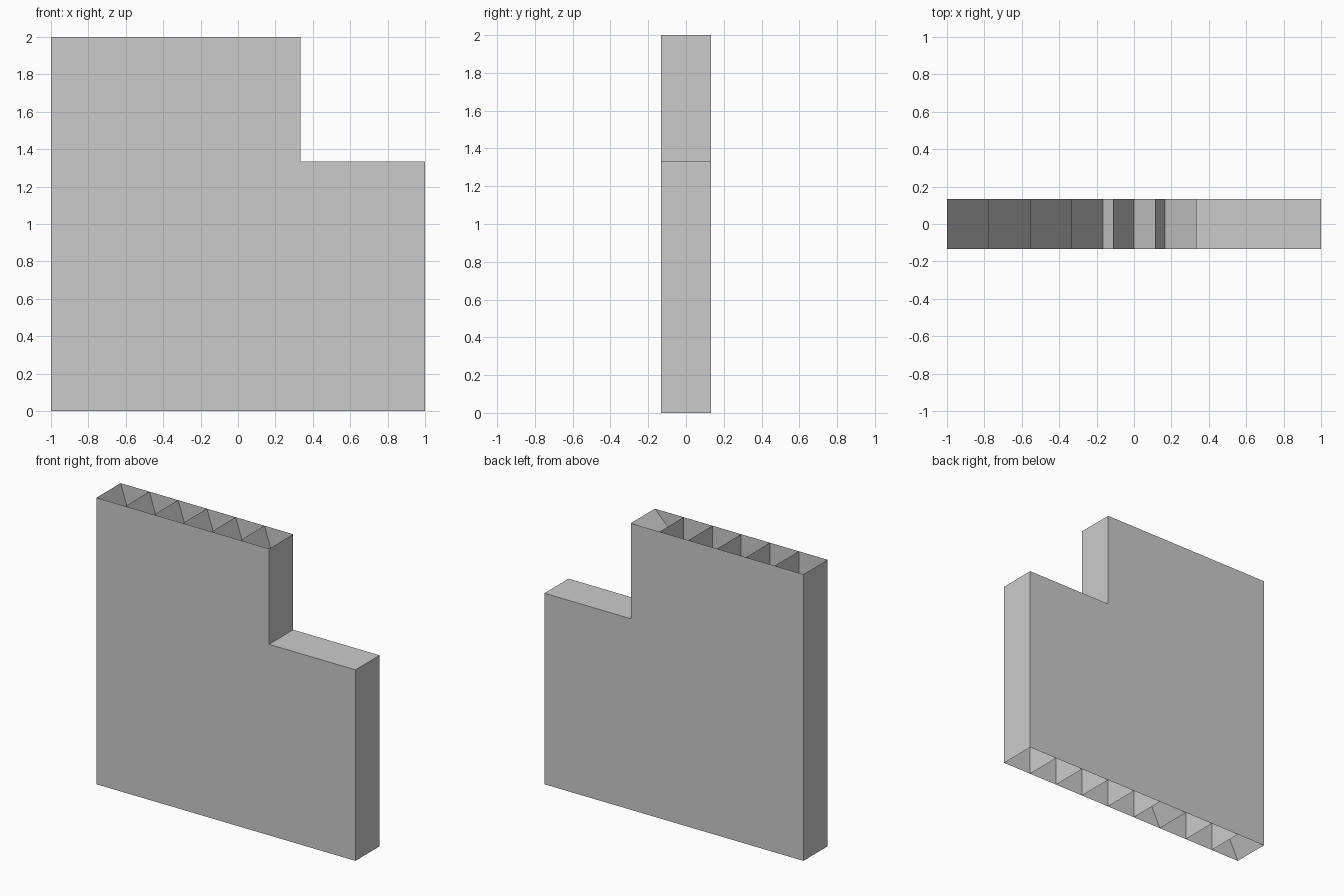
import bpy

if "Cube" in bpy.data.objects:
    bpy.data.objects.remove(bpy.data.objects["Cube"])

HALF = 0.133          # half thickness of the panel
STEP = 2 / 9          # channel width
NX, NZ = 1 / 3, 4 / 3  # inner corner of the notch


def make(name, verts, faces):
    mesh = bpy.data.meshes.new(name)
    mesh.from_pydata(verts, [], faces)
    mesh.update()
    obj = bpy.data.objects.new(name, mesh)
    bpy.context.collection.objects.link(obj)
    return obj


def sheets(name, lines):
    """Thin sheets spanning the thickness along each (x, z) line."""
    verts, faces = [], []
    for (xa, za), (xb, zb) in lines:
        n = len(verts)
        verts += [(xa, -HALF, za), (xb, -HALF, zb), (xb, HALF, zb), (xa, HALF, za)]
        faces.append((n, n + 1, n + 2, n + 3))
    return make(name, verts, faces)


# Front and back skins: notched square
outline = [(-1, 0), (1, 0), (1, NZ), (NX, NZ), (NX, 2), (-1, 2)]
make("front_skin", [(x, -HALF, z) for x, z in outline], [tuple(range(6))])
make("back_skin", [(x, HALF, z) for x, z in outline], [tuple(reversed(range(6)))])

# Closed outer edges; top and bottom stay open
sheets("outer_edges", [((1, 0), (1, NZ)), ((1, NZ), (NX, NZ)),
                       ((NX, NZ), (NX, 2)), ((-1, 2), (-1, 0))])

# Upright dividers between the channels
xs = [-1 + STEP * k for k in range(10)]
sheets("dividers", [((xs[k], 0), (xs[k], 2 if k < 6 else NZ)) for k in range(1, 9)])

# Steep ramps closing the upper channels
sheets("upper_ramps", [((xs[k], 2), (xs[k + 1], NZ)) for k in range(6)])

# Diagonal brace below the upper right corner
sheets("diagonal_brace", [((NX, 2), (-1, 2 / 3))])

# Braces rising from the bottom edge
sheets("lower_braces", [((x, 0), (x + 2 / 3, NZ)) for x in (-1, -1 / 3)])
